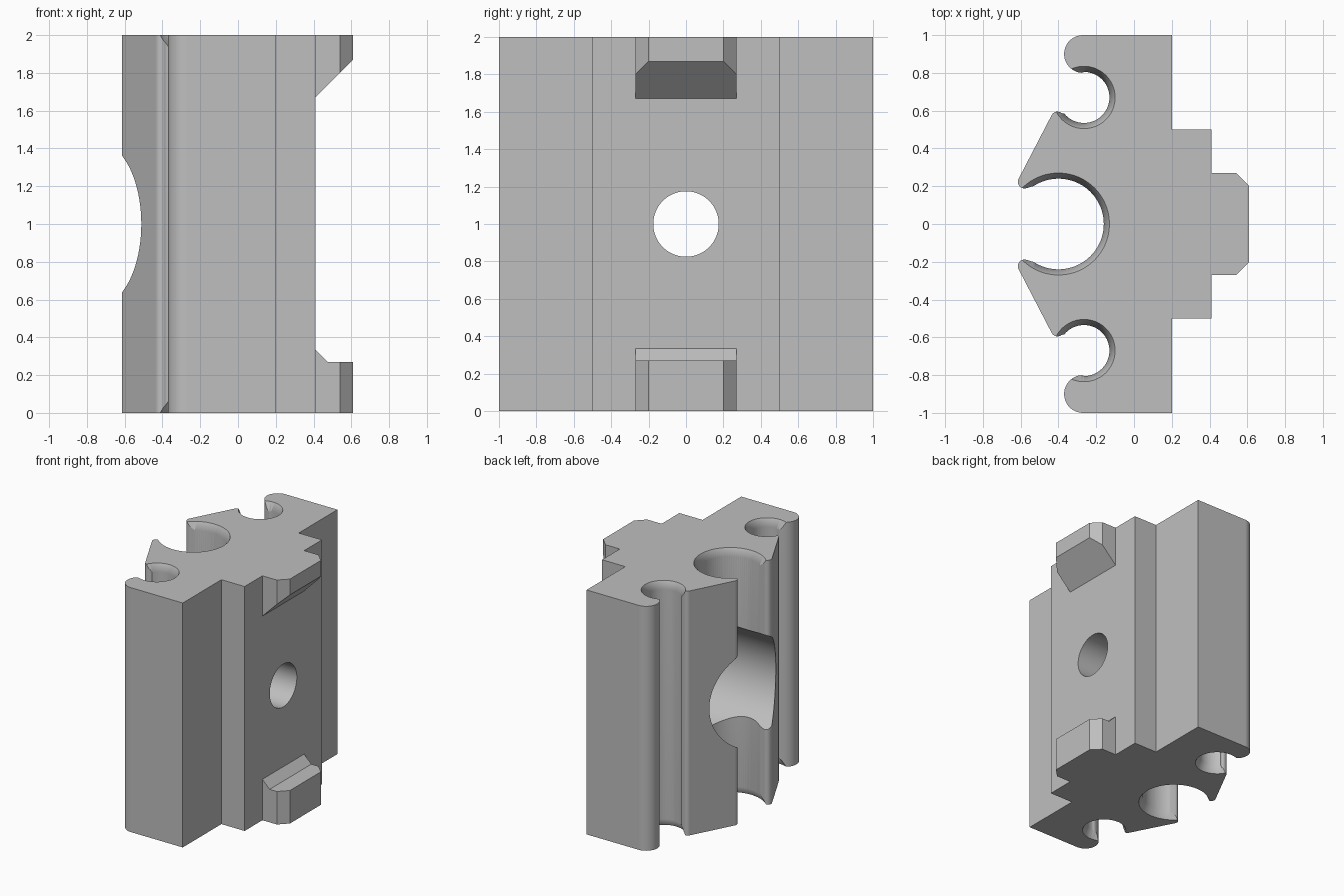
import bpy, bmesh
from math import cos, sin, radians
from mathutils import Matrix, Vector

cube = bpy.data.objects.get("Cube")
if cube:
    bpy.data.objects.remove(cube, do_unlink=True)

grey = bpy.data.materials.new("mid_grey")
grey.use_nodes = True
COLOR = (0.52, 0.52, 0.52, 1)
grey.diffuse_color = COLOR
grey.node_tree.nodes["Principled BSDF"].inputs["Base Color"].default_value = COLOR


def finish(name, bm):
    bmesh.ops.recalc_face_normals(bm, faces=bm.faces)
    mesh = bpy.data.meshes.new(name)
    bm.to_mesh(mesh)
    bm.free()
    mesh.materials.append(grey)
    ob = bpy.data.objects.new(name, mesh)
    bpy.context.collection.objects.link(ob)
    return ob


def activate(ob):
    bpy.ops.object.select_all(action='DESELECT')
    ob.select_set(True)
    bpy.context.view_layer.objects.active = ob


def prism(name, outline, bottom, top):
    """Extrude an outline upwards; bottom may be a function of x."""
    low = bottom if callable(bottom) else lambda x: bottom
    bm = bmesh.new()
    a = [bm.verts.new((x, y, low(x))) for x, y in outline]
    b = [bm.verts.new((x, y, top)) for x, y in outline]
    bm.faces.new(a)
    bm.faces.new(b)
    n = len(a)
    for i in range(n):
        j = (i + 1) % n
        bm.faces.new((a[i], a[j], b[j], b[i]))
    return finish(name, bm)


def arc(cx, cy, r, start, end, steps):
    angles = [radians(start + (end - start) * i / steps) for i in range(steps + 1)]
    return [(cx + r * cos(t), cy + r * sin(t)) for t in angles]


def cut(body, r1, r2, depth, matrix):
    """Subtract a cylinder or cone from the body."""
    bm = bmesh.new()
    bmesh.ops.create_cone(bm, cap_ends=True, segments=96, radius1=r1,
                          radius2=r2, depth=depth, matrix=matrix)
    cutter = finish("cutter", bm)
    cutter.hide_render = True
    mod = body.modifiers.new("cut", 'BOOLEAN')
    mod.operation = 'DIFFERENCE'
    mod.solver = 'EXACT'
    mod.object = cutter
    activate(body)
    bpy.ops.object.modifier_apply(modifier=mod.name)
    bpy.data.objects.remove(cutter, do_unlink=True)


# Body outline: back half, mirrored across y = 0
SMALL = (-0.265, 0.67, 0.135)
LARGE = (-0.4, 0, 0.24)
half = [(0.41, 0.5), (0.2, 0.5), (0.2, 1)]
half += arc(-0.27, 0.9, 0.1, 90, 265, 20)           # rounded arm end
half += arc(*SMALL, 88, -141, 40)                   # small channel
half += arc(-0.405, 0.56, 0.035, 50, 153, 8)        # upper lip
half += arc(-0.58, 0.223, 0.035, 153, 285, 10)      # lower lip
half += arc(*LARGE, 123, 0, 30)                     # large channel
outline = half + [(x, -y) for x, y in reversed(half[:-1])]
body = prism("body", outline, 0, 2)

# Flared channel mouths at both ends
for cx, cy, r in (SMALL, (SMALL[0], -SMALL[1], SMALL[2]), LARGE):
    for z, turn in ((2, 0), (0, 180)):
        place = Matrix.Translation((cx, cy, z)) @ Matrix.Rotation(radians(turn), 4, 'X')
        cut(body, r - 0.01, r + 0.07, 0.16, place)

# Screw hole and its counterbore, along x
along_x = Matrix.Rotation(radians(90), 4, 'Y')
cut(body, 0.175, 0.175, 2, Matrix.Translation((0, 0, 1)) @ along_x)
cut(body, 0.43, 0.43, 1, Matrix.Translation((-0.4, 0, 1)) @ along_x)

activate(body)
bpy.ops.object.shade_smooth_by_angle(angle=radians(28))
weighted = body.modifiers.new("even_shading", 'WEIGHTED_NORMAL')
weighted.keep_sharp = True

# Rail tabs on the +x face
tab = [(0.4, -0.27), (0.54, -0.27), (0.61, -0.2), (0.61, 0.2), (0.54, 0.27), (0.4, 0.27)]
prism("upper_tab", tab, lambda x: 1.26 + x, 2)
prism("lower_tab", tab, 0, 0.27)

# Sloped fillet above the lower tab
bm = bmesh.new()
ends = [[bm.verts.new((x, y, z)) for x, z in ((0.405, 0.26), (0.485, 0.26), (0.405, 0.34))]
        for y in (-0.27, 0.27)]
for tri in ends:
    bm.faces.new(tri)
for i in range(3):
    j = (i + 1) % 3
    bm.faces.new((ends[0][i], ends[0][j], ends[1][j], ends[1][i]))
finish("lower_tab_fillet", bm)
